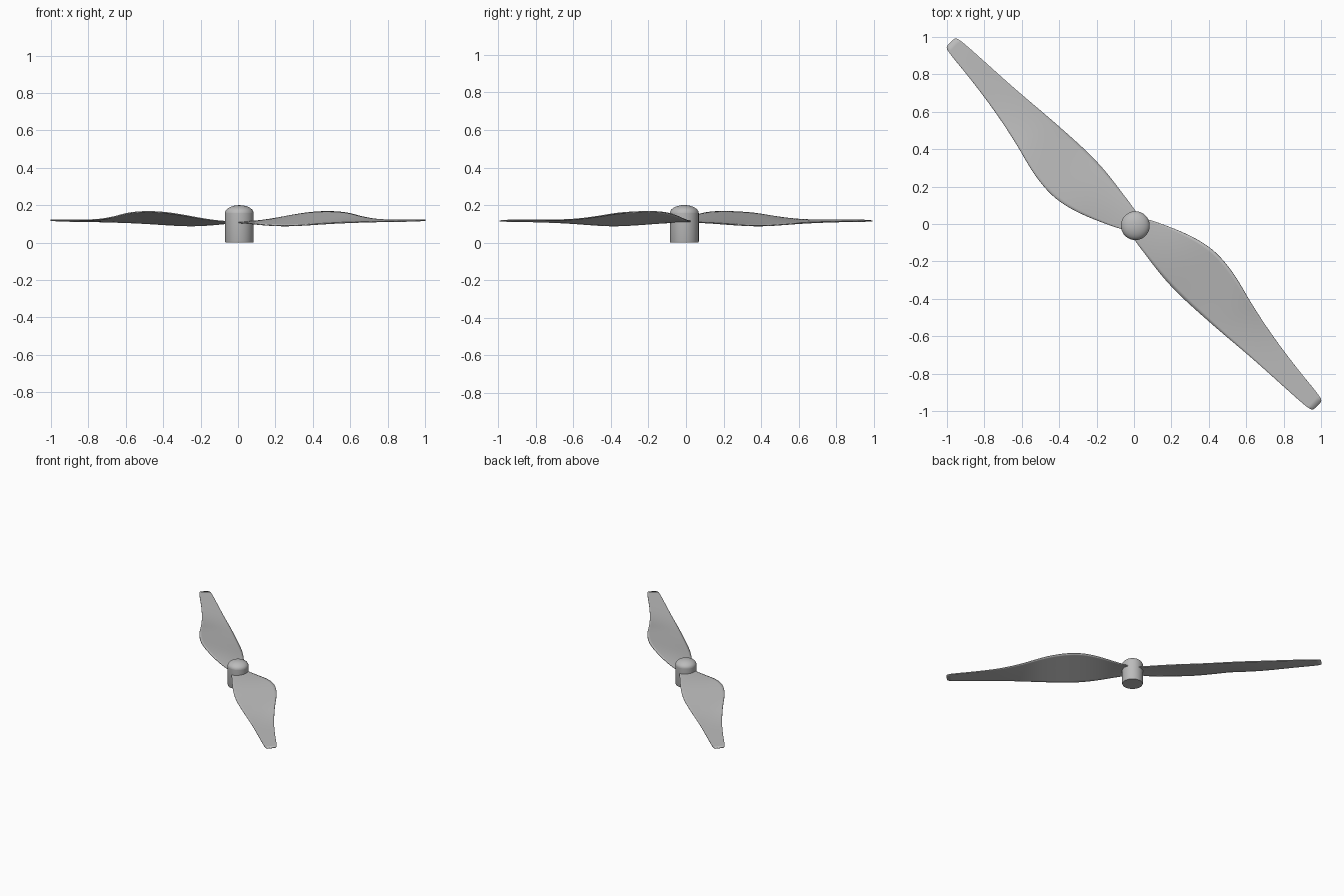
import bpy, bmesh
from math import sin, cos, pi, sqrt
from mathutils import Vector

cube = bpy.data.objects.get("Cube")
if cube:
    bpy.data.objects.remove(cube)

grey = bpy.data.materials.new("light grey")
grey.use_nodes = True
colour = (0.5, 0.5, 0.5, 1)
grey.diffuse_color = colour
grey.node_tree.nodes["Principled BSDF"].inputs["Base Color"].default_value = colour


def finish(name, bm, angle):
    bmesh.ops.recalc_face_normals(bm, faces=bm.faces)
    mesh = bpy.data.meshes.new(name)
    bm.to_mesh(mesh)
    bm.free()
    ob = bpy.data.objects.new(name, mesh)
    bpy.context.collection.objects.link(ob)
    mesh.materials.append(grey)
    bpy.ops.object.select_all(action="DESELECT")
    ob.select_set(True)
    bpy.context.view_layer.objects.active = ob
    bpy.ops.object.shade_smooth_by_angle(angle=angle)
    return ob


def lathe(name, profile, centre, sides=48):
    bm = bmesh.new()
    verts = [bm.verts.new((r, 0, z)) for r, z in profile]
    edges = [bm.edges.new(pair) for pair in zip(verts, verts[1:])]
    bmesh.ops.spin(bm, geom=verts + edges, cent=(0, 0, 0), axis=(0, 0, 1),
                   angle=2 * pi, steps=sides, use_duplicate=False)
    bmesh.ops.remove_doubles(bm, verts=bm.verts, dist=1e-5)
    ob = finish(name, bm, 0.6)
    ob.location = centre
    return ob


# Hub: short cylinder with a shallow domed cap
HUB = (0.007, -0.009, 0)
R = 0.077
lathe("hub_body", [(0, 0), (R - 0.003, 0), (R, 0.008), (R, 0.157), (0, 0.157)], HUB)
dome = [(R * cos(a * pi / 20), 0.157 + 0.043 * sin(a * pi / 20)) for a in range(10)]
lathe("hub_dome", [(0, 0.157)] + dome + [(0, 0.2)], HUB)

# Blade stations: distance out, leading and trailing offset, their heights
STATIONS = [
    (0.00, 0.055, -0.050, 0.110, 0.110),
    (0.10, 0.103, -0.064, 0.119, 0.106),
    (0.20, 0.148, -0.078, 0.138, 0.100),
    (0.30, 0.183, -0.091, 0.156, 0.094),
    (0.40, 0.203, -0.096, 0.165, 0.090),
    (0.50, 0.199, -0.094, 0.166, 0.090),
    (0.60, 0.182, -0.088, 0.163, 0.094),
    (0.70, 0.154, -0.082, 0.155, 0.099),
    (0.80, 0.130, -0.074, 0.138, 0.104),
    (0.95, 0.100, -0.061, 0.122, 0.109),
    (1.10, 0.078, -0.053, 0.120, 0.112),
    (1.25, 0.061, -0.045, 0.120, 0.114),
    (1.38, 0.050, -0.037, 0.120, 0.115),
]
OUT = Vector((1, -1, 0)) / sqrt(2)
ACROSS = Vector((1, 1, 0)) / sqrt(2)
SPANS = 4


def blade(name, turn):
    bm = bmesh.new()
    rows = []
    for r, lead, trail, z_lead, z_trail in STATIONS:
        row = []
        for i in range(SPANS + 1):
            t = i / SPANS
            p = OUT * r + ACROSS * (trail + (lead - trail) * t)
            p.z = z_trail + (z_lead - z_trail) * t
            row.append(bm.verts.new(p))
        rows.append(row)
    for a, b in zip(rows, rows[1:]):
        for i in range(SPANS):
            bm.faces.new((a[i], b[i], b[i + 1], a[i + 1]))
    ob = finish(name, bm, 1.0)
    smooth = ob.modifiers.new("smooth", "SUBSURF")
    smooth.levels = smooth.render_levels = 2
    skin = ob.modifiers.new("thickness", "SOLIDIFY")
    skin.thickness = 0.006
    skin.offset = 0
    ob.rotation_euler.z = turn
    return ob


blade("left_blade", 0)
blade("right_blade", pi)
